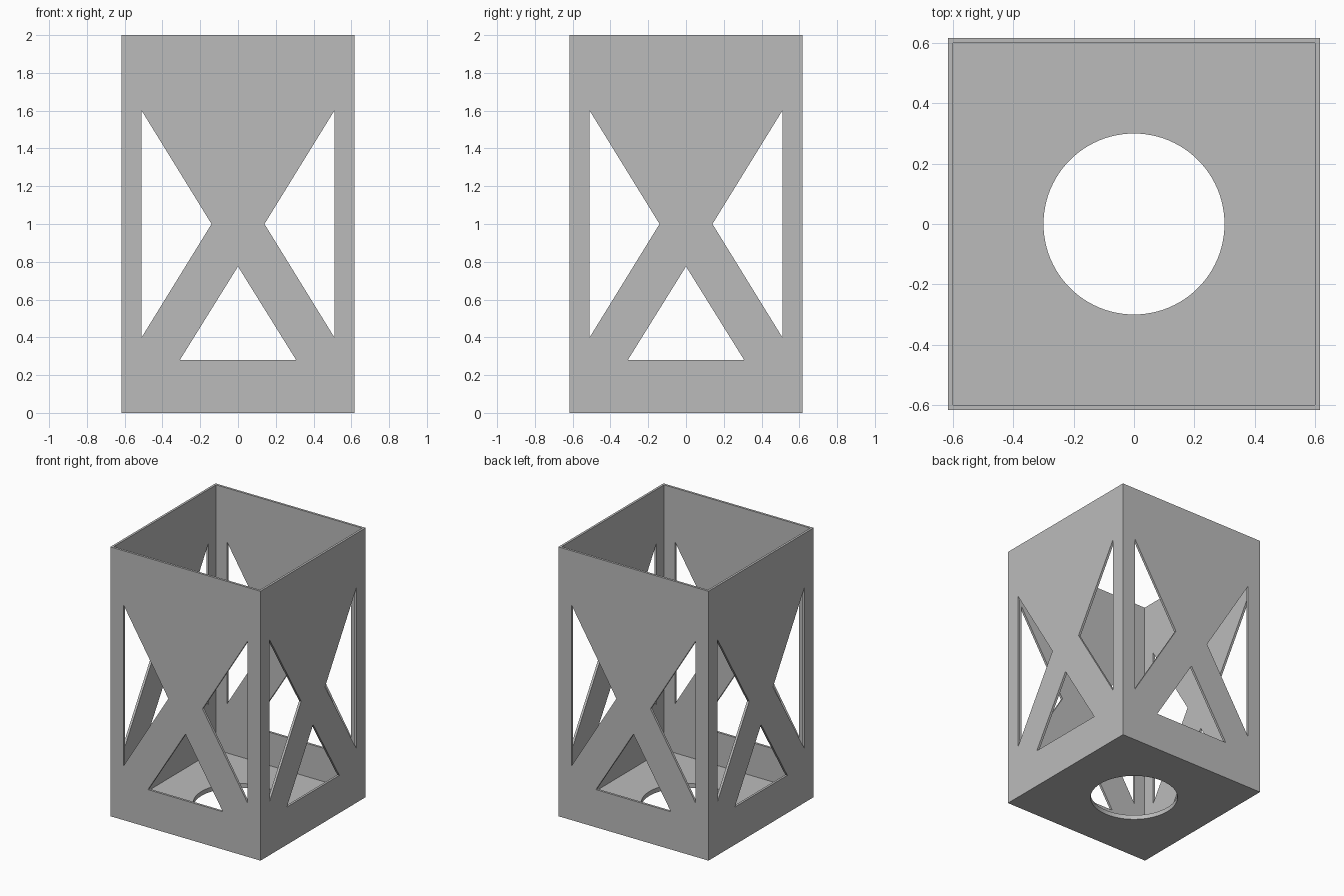
import bpy
import bmesh
from mathutils import Matrix, Vector

HALF, INNER, HEIGHT, FLOOR, HOLE = 0.617, 0.6, 2.0, 0.033, 0.3

cube = bpy.data.objects.get("Cube")
if cube:
    bpy.data.objects.remove(cube, do_unlink=True)

grey = bpy.data.materials.new("plain grey")
grey.use_nodes = True
colour = (0.5, 0.5, 0.5, 1)
grey.diffuse_color = colour
grey.node_tree.nodes["Principled BSDF"].inputs["Base Color"].default_value = colour


def make_object(name, bm):
    bmesh.ops.recalc_face_normals(bm, faces=bm.faces)
    mesh = bpy.data.meshes.new(name)
    bm.to_mesh(mesh)
    bm.free()
    mesh.materials.append(grey)
    obj = bpy.data.objects.new(name, mesh)
    bpy.context.collection.objects.link(obj)
    return obj


def box(name, half, bottom, top):
    bm = bmesh.new()
    size = Matrix.Diagonal((2 * half, 2 * half, top - bottom, 1))
    bmesh.ops.create_cube(bm, size=1, matrix=Matrix.Translation((0, 0, (bottom + top) / 2)) @ size)
    return make_object(name, bm)


def prism(name, outline, turn):
    """Extrude an x-z outline right through the box, turned about z."""
    bm = bmesh.new()
    face = bm.faces.new([bm.verts.new((x, -1, z)) for x, z in outline])
    ext = bmesh.ops.extrude_face_region(bm, geom=[face])
    moved = [v for v in ext["geom"] if isinstance(v, bmesh.types.BMVert)]
    bmesh.ops.translate(bm, verts=moved, vec=Vector((0, 2, 0)))
    bmesh.ops.rotate(bm, verts=bm.verts, cent=(0, 0, 0), matrix=Matrix.Rotation(turn, 3, "Z"))
    return make_object(name, bm)


# Open-topped square holder
holder = box("lantern_box", HALF, 0, HEIGHT)
cutters = [box("cavity_cutter", INNER, FLOOR, HEIGHT + 1)]

# Triangular windows, cut through opposite walls
side_window = [(0.51, 0.4), (0.51, 1.6), (0.14, 1.0)]
lower_window = [(-0.308, 0.28), (0.308, 0.28), (0, 0.775)]
mirrored = [(-x, z) for x, z in side_window]
for turn in (0, 1.5707963):
    for outline in (side_window, mirrored, lower_window):
        cutters.append(prism("window_cutter", outline, turn))

# Round hole in the floor
bm = bmesh.new()
bmesh.ops.create_cone(bm, cap_ends=True, segments=96, radius1=HOLE, radius2=HOLE, depth=0.2)
cutters.append(make_object("floor_hole_cutter", bm))

for cutter in cutters:
    cutter.hide_render = True
    mod = holder.modifiers.new(cutter.name, "BOOLEAN")
    mod.operation = "DIFFERENCE"
    mod.solver = "EXACT"
    mod.object = cutter

# Bake the cuts and drop the cutters
depsgraph = bpy.context.evaluated_depsgraph_get()
result = bpy.data.meshes.new_from_object(holder.evaluated_get(depsgraph))
holder.modifiers.clear()
holder.data = result
for cutter in cutters:
    bpy.data.objects.remove(cutter, do_unlink=True)

bpy.ops.object.select_all(action="DESELECT")
holder.select_set(True)
bpy.context.view_layer.objects.active = holder
bpy.ops.object.shade_smooth_by_angle(angle=0.5)
